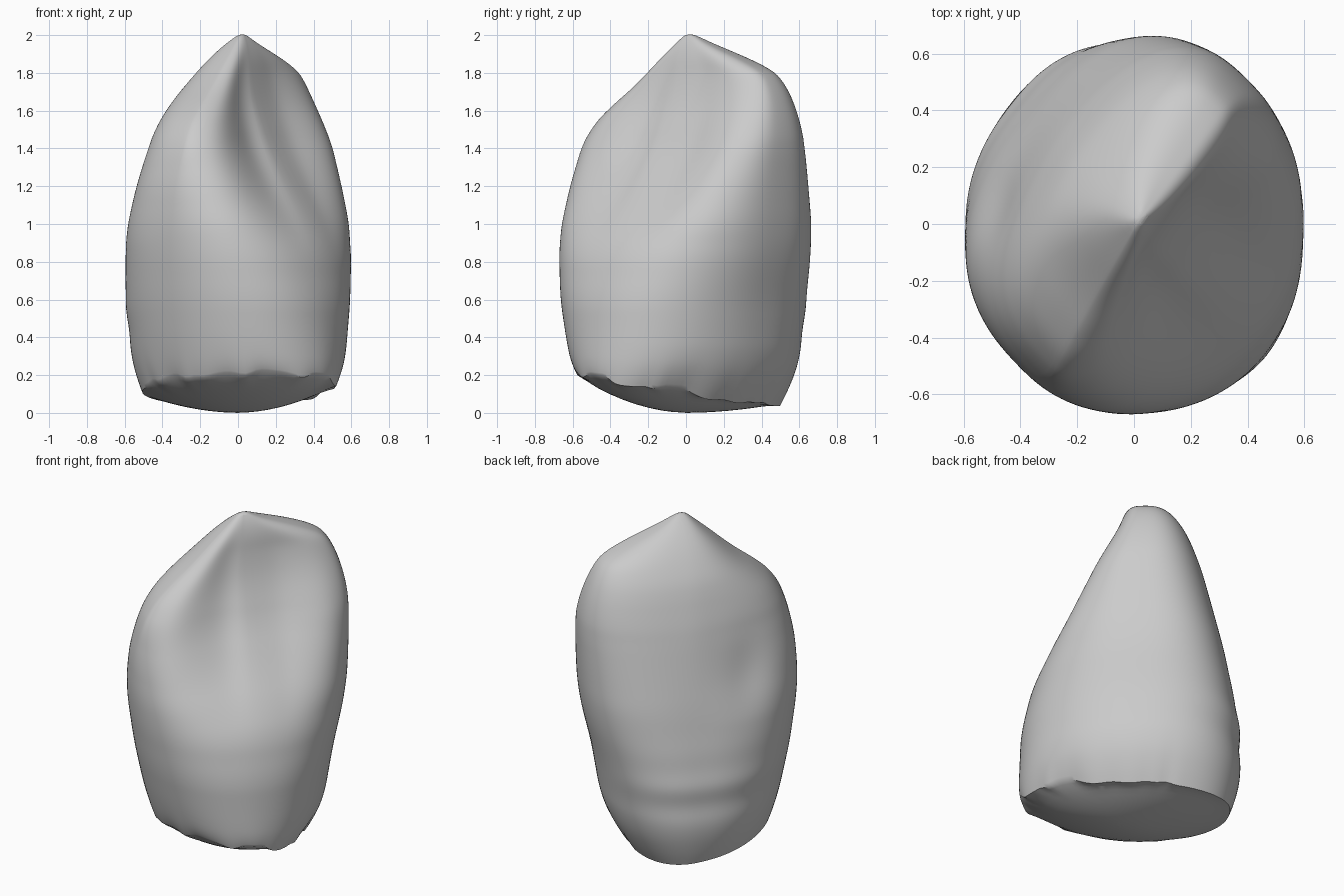
import bpy, bmesh, math, random

random.seed(4)
if "Cube" in bpy.data.objects:
    bpy.data.objects.remove(bpy.data.objects["Cube"], do_unlink=True)

# Profile rows: height, labial, lingual, right and left half widths, scoop depth
PROFILE = [
    (.12, .55, .65, .50, .38, 0),
    (.20, .59, .66, .52, .45, 0),
    (.30, .61, .66, .54, .50, 0),
    (.60, .60, .65, .60, .55, 0),
    (.85, .55, .60, .635, .61, .01),
    (1.0, .52, .54, .645, .63, .05),
    (1.2, .47, .43, .635, .64, .11),
    (1.4, .42, .31, .59, .645, .13),
    (1.5, .39, .26, .54, .635, .12),
    (1.6, .35, .20, .46, .61, .10),
    (1.66, .33, .17, .37, .59, .08),
    (1.75, .28, .13, .27, .55, .06),
    (1.85, .20, .10, .18, .45, .04),
    (1.9, .16, .08, .13, .25, .02),
    (1.96, .09, .05, .07, .10, 0),
    (2.0, .02, .02, .03, .03, 0),
]
SEGMENTS, LEVELS = 64, 48
FIRST, LAST = PROFILE[0][0], PROFILE[-1][0]


def sample(z):
    for low, high in zip(PROFILE, PROFILE[1:]):
        if z <= high[0]:
            t = (z - low[0]) / (high[0] - low[0])
            return [a + (b - a) * t for a, b in zip(low, high)]
    return list(PROFILE[-1])


# Average of neighbouring heights, to avoid bands
def soft_sample(z):
    d = max(0, min(.05, LAST - z, z - FIRST))
    return [sum(values) / 3 for values in zip(sample(z - d), sample(z), sample(z + d))]


def power(value, exponent):
    return math.copysign(abs(value) ** exponent, value)


def bell(value, centre, width):
    return math.exp(-((value - centre) / width) ** 2)


def ramp(z, start, length):
    return max(0, min(1, (z - start) / length))


# Depth runs from labial (-) to lingual (+), across runs along the biting edge
def to_world(depth, across, z):
    h = math.sqrt(.5)
    return ((depth + across) * h, (across - depth) * h, z)


chips = [random.uniform(-.02, .03) for i in range(SEGMENTS)]


def section(z):
    _, labial, lingual, right, left, scoop = soft_sample(z)
    upper = ramp(z, .9, .5)
    points = []
    for i in range(SEGMENTS):
        a = math.tau * i / SEGMENTS
        c, s = math.cos(a), math.sin(a)
        # Right side: flat lingual slope, fuller labial corner, edge swung forward
        n = 2 + .5 * min(1, z)
        if c < 0:
            n += -.2 - .6 * upper if s > 0 else .6 * upper
            tilt = .1 + .18 * upper
        else:
            n += .6 * upper if s > 0 else 0
            tilt = .13 + .05 * ramp(z, 1.4, .4)
        v = (left if c > 0 else right) * power(c, 2 / n)
        u = (lingual if s > 0 else labial) * power(s, 2 / n)
        if s > 0:
            # Lingual hollow with a soft central ridge
            w = min(1, abs(power(c, 2 / n)) / .85)
            u -= scoop * (1 - w * w) ** 2 * (1 - .45 * bell(v, .04, .11))
        else:
            # Labial growth lines and shallow dent
            u -= .006 * s * s * math.sin(z * 26) * bell(z, .5, .2)
            u += .035 * s * s * bell(v, -.3, .14) * bell(z, 1.15, .2)
        lift = .06 * (s - c) + (chips[i] if s > -.4 else 0)
        fade = max(0, 1 - (z - FIRST) / .35) ** 2
        lean = .03 * ramp(z, 1.7, .3)
        points.append(to_world(u - tilt * v, v + lean, z + lift * fade))
    return points


bm = bmesh.new()
crease = bm.edges.layers.float.new("crease_edge")


def bridge(lower, upper):
    for i in range(SEGMENTS):
        j = (i + 1) % SEGMENTS
        bm.faces.new((lower[i], lower[j], upper[j], upper[i]))


def fan(ring, tip):
    for i in range(SEGMENTS):
        bm.faces.new((ring[i], ring[(i + 1) % SEGMENTS], tip))


# Crown wall, closed at the cusp
rings = []
for k in range(LEVELS + 1):
    z = FIRST + (LAST - FIRST) * k / LEVELS
    rings.append([bm.verts.new(p) for p in section(z)])
for lower, upper in zip(rings, rings[1:]):
    bridge(lower, upper)
fan(rings[-1], bm.verts.new(to_world(0, .03, 2.005)))

# Domed underside with a crisp broken rim
rim = rings[0]
for i in range(SEGMENTS):
    bm.edges.get((rim[i], rim[(i + 1) % SEGMENTS]))[crease] = 1
previous = rim
for scale in (.9, .7, .45, .2):
    ring = []
    for v in rim:
        x, y, _ = v.co * scale
        ring.append(bm.verts.new((x, y, (.12 - .14 * v.co.y) * scale ** 2)))
    bridge(previous, ring)
    previous = ring
fan(previous, bm.verts.new((0, 0, 0)))
bmesh.ops.recalc_face_normals(bm, faces=bm.faces)

mesh = bpy.data.meshes.new("tooth_crown")
bm.to_mesh(mesh)
bm.free()
tooth = bpy.data.objects.new("tooth_crown", mesh)
bpy.context.collection.objects.link(tooth)

# Plain grey material
grey = bpy.data.materials.new("light_grey")
grey.use_nodes = True
colour = (.6, .6, .6, 1)
grey.diffuse_color = colour
grey.node_tree.nodes["Principled BSDF"].inputs["Base Color"].default_value = colour
mesh.materials.append(grey)

# Rounded surface
subdivision = tooth.modifiers.new("smooth_surface", "SUBSURF")
subdivision.levels = subdivision.render_levels = 1
bpy.context.view_layer.objects.active = tooth
tooth.select_set(True)
bpy.ops.object.shade_smooth_by_angle(angle=math.radians(40))
